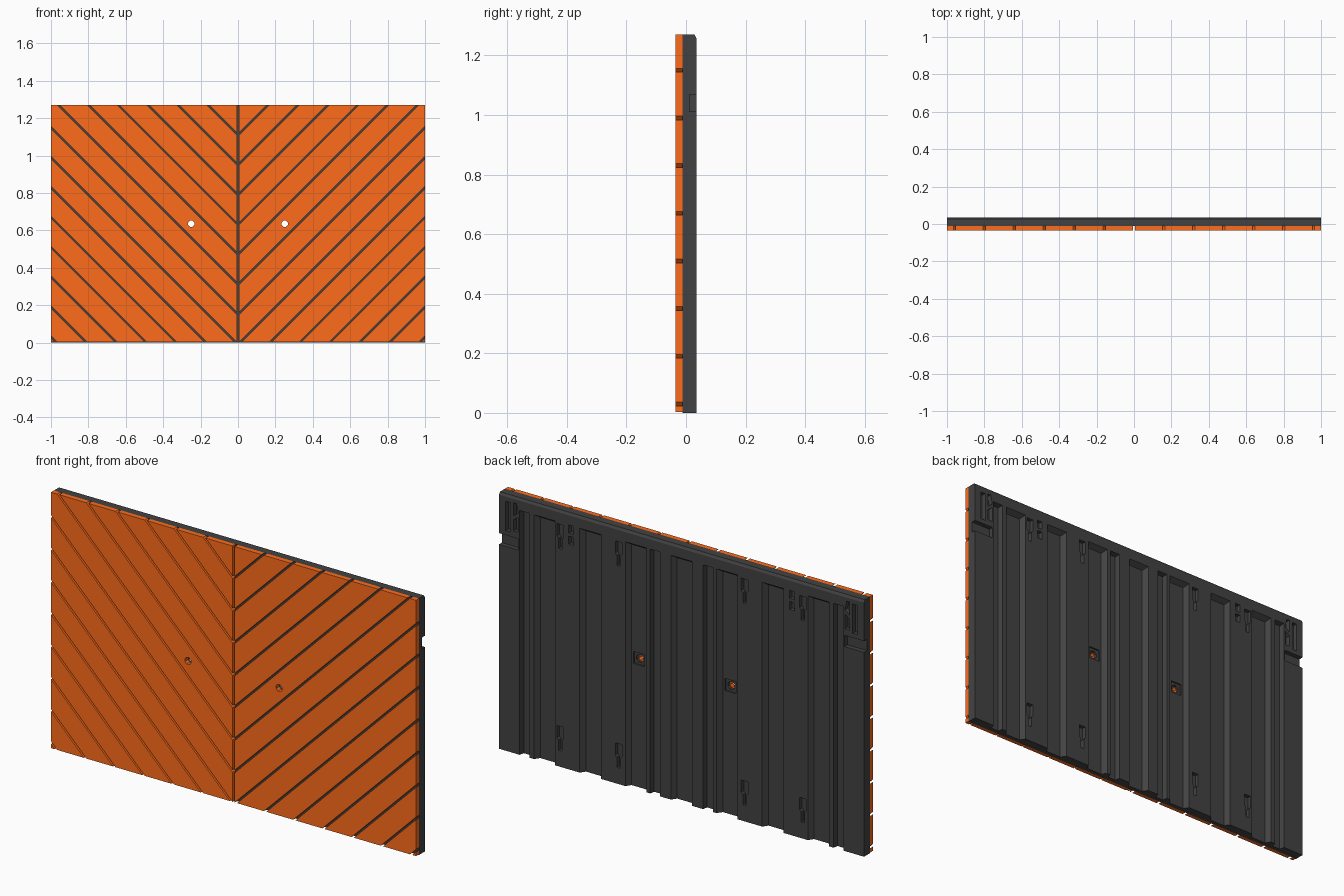
import bpy, bmesh, math
from mathutils import Vector

if "Cube" in bpy.data.objects:
    bpy.data.objects.remove(bpy.data.objects["Cube"])

H, BACK, SEAM, FRONT = 1.27, 0.035, -0.012, -0.035


def material(name, rgb):
    m = bpy.data.materials.new(name)
    m.diffuse_color = (*rgb, 1)
    m.use_nodes = True
    m.node_tree.nodes["Principled BSDF"].inputs["Base Color"].default_value = m.diffuse_color
    return m


def make_object(name, bm, mat=None):
    bmesh.ops.recalc_face_normals(bm, faces=bm.faces[:])
    me = bpy.data.meshes.new(name)
    bm.to_mesh(me)
    bm.free()
    ob = bpy.data.objects.new(name, me)
    bpy.context.collection.objects.link(ob)
    if mat:
        me.materials.append(mat)
    return ob


def prism(bm, pts_a, ya, yb, pts_b=None):
    """Loft an x-z outline from depth ya to depth yb."""
    a = [bm.verts.new((x, ya, z)) for x, z in pts_a]
    b = [bm.verts.new((x, yb, z)) for x, z in (pts_b or pts_a)]
    bm.faces.new(a)
    bm.faces.new(b[::-1])
    for i in range(len(a)):
        j = (i + 1) % len(a)
        bm.faces.new((a[i], b[i], b[j], a[j]))


def rect(x0, x1, z0, z1):
    return [(x0, z0), (x1, z0), (x1, z1), (x0, z1)]


def cut(ob, bm):
    cutter = make_object("cutter", bm)
    cutter.hide_render = True
    mod = ob.modifiers.new("cut", 'BOOLEAN')
    mod.operation, mod.solver, mod.object = 'DIFFERENCE', 'EXACT', cutter
    bpy.context.view_layer.objects.active = ob
    bpy.ops.object.modifier_apply(modifier=mod.name)
    bpy.data.objects.remove(cutter)


def bolt_holes(radius):
    bm = bmesh.new()
    for s in (-1, 1):
        prism(bm, [(s * 0.25 + radius * math.cos((i + .5) * math.pi / 4),
                    0.635 + radius * math.sin((i + .5) * math.pi / 4)) for i in range(8)], -0.1, 0.1)
    return bm


orange = material("orange_paint", (1.0, 0.15, 0.011))
dark = material("dark_plastic", (0.055, 0.055, 0.055))

# Diagonal slats on the front, mirrored about the centre seam
bm = bmesh.new()
gap = 0.0045
d = Vector((-1, 0, 1)).normalized()
for k in range(-2, 13):
    lo = -0.81 + 0.16 * k
    for s in (-1, 1):
        part = bmesh.new()
        prism(part, rect(0.005, 1, 0.003, H), FRONT, SEAM)
        for c, sign in ((lo, 1), (lo + 0.16, -1)):
            n = d * sign
            bmesh.ops.bisect_plane(part, geom=part.verts[:] + part.edges[:] + part.faces[:],
                                   plane_co=Vector((0, 0, c)) + n * gap, plane_no=n,
                                   clear_inner=True)
            bmesh.ops.holes_fill(part, edges=part.edges[:], sides=0)
        vm = {v: bm.verts.new((v.co.x * s, v.co.y, v.co.z)) for v in part.verts}
        for f in part.faces:
            bm.faces.new([vm[v] for v in f.verts])
        part.free()
slats = make_object("front_slats", bm, orange)
cut(slats, bolt_holes(0.018))

# Backing panel with a chamfered top rear edge
bm = bmesh.new()
prof = [(SEAM, 0), (BACK, 0), (BACK, H - 0.012), (BACK - 0.007, H), (SEAM, H)]
l = [bm.verts.new((-1, y, z)) for y, z in prof]
r = [bm.verts.new((1, y, z)) for y, z in prof]
bm.faces.new(l)
bm.faces.new(r[::-1])
for i in range(5):
    j = (i + 1) % 5
    bm.faces.new((l[i], r[i], r[j], l[j]))
panel = make_object("backing_panel", bm, dark)

OUT = BACK + 0.005


def channel(bm, x, half, slope):
    """Tapered vertical channel, open at the bottom."""
    floor = rect(x - half + slope, x + half - slope, -0.05, 1.21 - slope)
    k = slope * 0.2
    prism(bm, rect(x - half - k, x + half + k, -0.05, 1.21 + k), OUT, 0.010, floor)


# Ribbed channels
cuts = bmesh.new()
for i in range(-3, 4):
    channel(cuts, i * 0.25, 0.058, 0.017)
for s in (-1, 1):
    for x in (0.145, 0.86):
        channel(cuts, s * x, 0.027, 0.005)
cut(panel, cuts)

# Keyhole hangers, paired sockets and corner latch details
cuts = bmesh.new()
key = [(-.009, 0), (.009, 0), (.009, .05), (.018, .06),
       (.018, .12), (-.018, .12), (-.018, .06), (-.009, .05)]
for s in (-1, 1):
    for x in (0.345, 0.665):
        for z in (0.08, 1.08):
            prism(cuts, [(s * x + a, z + b) for a, b in key], OUT, 0.015)
    for z in (1.115, 1.17):
        prism(cuts, rect(s * .605 - .013, s * .605 + .013, z, z + .04), OUT, 0.015)
    for outline in (rect(.938, .964, 1.09, 1.235),
                    [(.895, 1.195), (.92, 1.175), (.92, 1.24), (.905, 1.24)],
                    [(.895, 1.10), (.92, 1.10), (.92, 1.155), (.895, 1.175)],
                    rect(.893, 1.05, 1.012, 1.068)):
        prism(cuts, [(s * x, z) for x, z in outline], OUT, 0.012)
cut(panel, cuts)

# Square recesses around the bolt holes, then the holes
bm = bmesh.new()
for s in (-1, 1):
    prism(bm, rect(s * .25 - .03, s * .25 + .03, .605, .665), OUT, 0.002)
cut(panel, bm)
cut(panel, bolt_holes(0.02))
